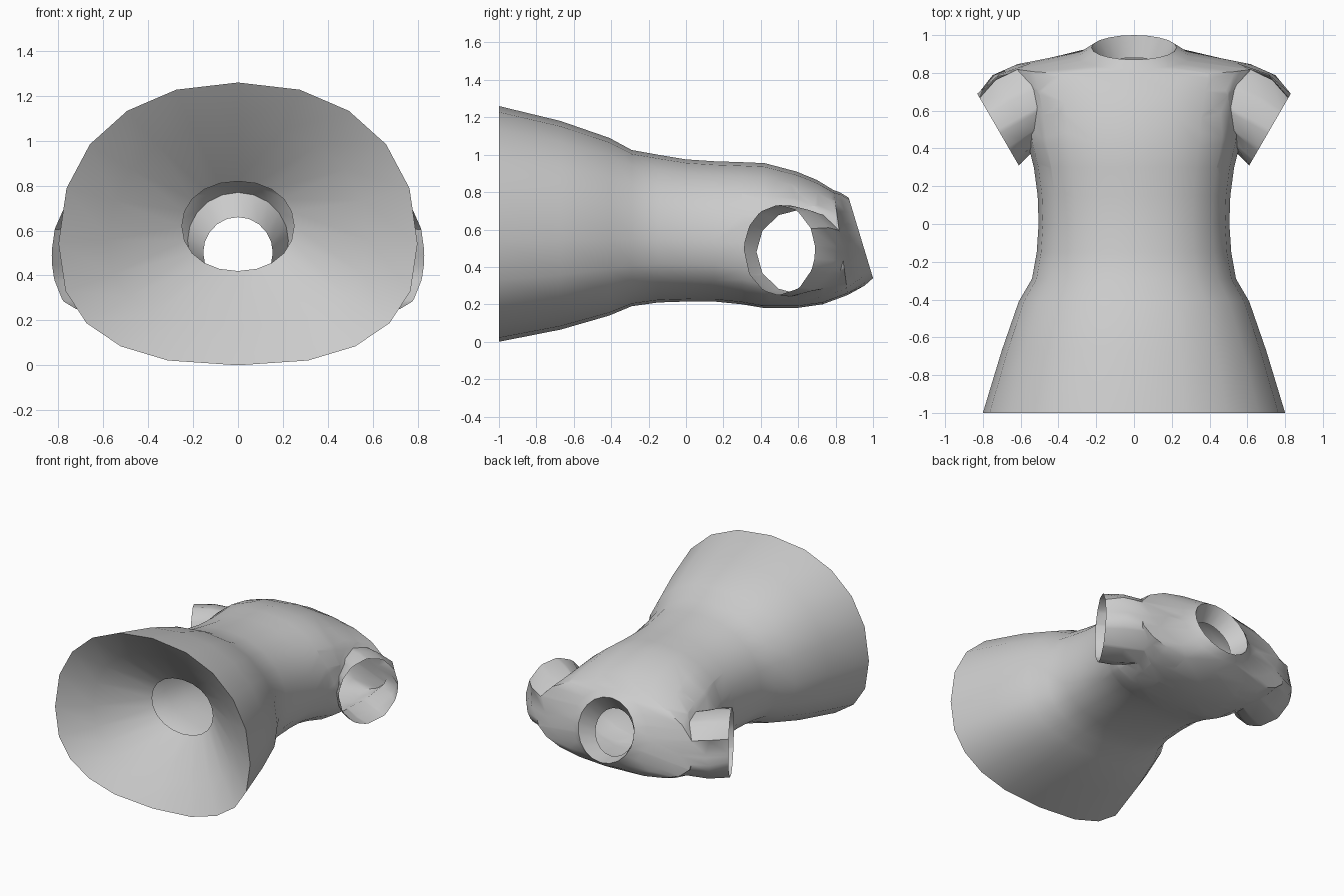
import bpy, bmesh, math
from mathutils import Vector

if "Cube" in bpy.data.objects:
    bpy.data.objects.remove(bpy.data.objects["Cube"])

SIDES = 20

# one fabric colour
fabric = bpy.data.materials.new("light grey fabric")
fabric.diffuse_color = (0.6, 0.6, 0.6, 1)
fabric.use_nodes = True
fabric.node_tree.nodes["Principled BSDF"].inputs["Base Color"].default_value = fabric.diffuse_color

bm = bmesh.new()


def ring(half_w, z_lo, z_hi, y_lo, y_hi, n_low=2.5, n_up=2.2, belly=0.43):
    """Rounded cross-section; y runs from y_lo at the back to y_hi at the front."""
    zc = z_lo + belly * (z_hi - z_lo)
    out = []
    for k in range(SIDES):
        a = 2 * math.pi * k / SIDES
        s, c = math.sin(a), math.cos(a)
        n = n_up if c > 0 else n_low
        x = half_w * math.copysign(abs(s) ** (2 / n), s) if abs(s) > 1e-6 else 0
        t = math.copysign(abs(c) ** (2 / n), c) if abs(c) > 1e-6 else 0
        z = zc + t * ((z_hi - zc) if t > 0 else (zc - z_lo))
        y = y_lo + (y_hi - y_lo) * (z - z_lo) / (z_hi - z_lo)
        out.append(bm.verts.new((x, y, z)))
    return out


# dress body: inner skirt fold, hem, waist, chest, shoulders, collar, neck funnel
profile = [
    (0.25, 0.42, 0.82, -0.65, -0.65, 2.1, 2.1, 0.5),
    (0.58, 0.17, 1.07, -0.87, -0.87),
    (0.80, 0.00, 1.26, -1.00, -1.00),
    (0.70, 0.065, 1.18, -0.67, -0.67),
    (0.61, 0.14, 1.09, -0.41, -0.41),
    (0.54, 0.19, 1.025, -0.29, -0.29),
    (0.515, 0.21, 1.00, -0.15, -0.15),
    (0.505, 0.215, 0.975, 0.00, 0.00),
    (0.51, 0.215, 0.965, 0.15, 0.15),
    (0.53, 0.20, 0.96, 0.30, 0.30, 2.7),
    (0.56, 0.18, 0.955, 0.42, 0.42, 3.0),
    (0.585, 0.18, 0.91, 0.59, 0.59, 3.0),
    (0.61, 0.20, 0.865, 0.73, 0.70, 3.0),
    (0.645, 0.25, 0.81, 0.865, 0.79, 2.6),
    (0.30, 0.30, 0.80, 0.955, 0.82, 2.1, 2.1, 0.5),
    (0.225, 0.34, 0.77, 1.00, 0.87, 2, 2, 0.5),
    (0.155, 0.345, 0.66, 0.88, 0.79, 2, 2, 0.5),
]
rings = [ring(*p) for p in profile]
for a, b in zip(rings, rings[1:]):
    for k in range(SIDES):
        j = (k + 1) % SIDES
        bm.faces.new((a[k], a[j], b[j], b[k]))

# armholes cut as twelve-sided openings, then short sleeves drawn out of them
CY, CZ, RY, RZ = 0.615, 0.48, 0.23, 0.22
planes = []
for k in range(12):
    a = 2 * math.pi * (k + 0.5) / 12
    co = Vector((0, CY + RY * math.cos(a), CZ + RZ * math.sin(a)))
    no = Vector((0, math.cos(a) / RY, math.sin(a) / RZ)).normalized()
    planes.append((co, no))

for side in (1, -1):
    def flank(f):
        c = f.calc_center_median()
        return c.x * side > 0.3 and c.y > 0.25

    for co, no in planes:
        faces = [f for f in bm.faces if flank(f)]
        edges = {e for f in faces for e in f.edges}
        verts = {v for f in faces for v in f.verts}
        bmesh.ops.bisect_plane(bm, geom=faces + list(edges) + list(verts),
                               dist=1e-5, plane_co=co, plane_no=no)
    hole = [f for f in bm.faces if flank(f) and
            all((f.calc_center_median() - co).dot(no) < 0 for co, no in planes)]
    bmesh.ops.delete(bm, geom=hole, context='FACES')

    loop = [e for e in bm.edges if e.is_boundary and
            all(v.co.x * side > 0.25 and v.co.y > 0.25 for v in e.verts)]
    for step in (0, 1):
        new = bmesh.ops.extrude_edge_only(bm, edges=loop)["geom"]
        loop = [g for g in new if isinstance(g, bmesh.types.BMEdge) and g.is_boundary]
        for v in [g for g in new if isinstance(g, bmesh.types.BMVert)]:
            if step == 0:
                a = math.atan2((v.co.z - CZ) / RZ, (v.co.y - CY) / RY)
            else:
                a = math.atan2((v.co.z - 0.485) / 0.235, (v.co.y - 0.5575) / 0.21)
            p, q = math.cos(a), math.sin(a)
            rim = Vector((side * (0.72 + 0.11 * p), 0.50 + 0.19 * p, 0.49 + 0.24 * q))
            if step == 0:
                bulge = Vector((side * 0.02 * max(p, 0), 0.025 * max(p, 0), 0.01 * q))
                v.co = (v.co + rim) / 2 + bulge
            else:
                v.co = rim

bmesh.ops.remove_doubles(bm, verts=bm.verts[:], dist=1e-4)
bmesh.ops.recalc_face_normals(bm, faces=bm.faces[:])

mesh = bpy.data.meshes.new("dress")
bm.to_mesh(mesh)
bm.free()
mesh.materials.append(fabric)
dress = bpy.data.objects.new("dress", mesh)
bpy.context.collection.objects.link(dress)
bpy.context.view_layer.objects.active = dress
dress.select_set(True)
bpy.ops.object.shade_smooth_by_angle(angle=math.radians(40))
